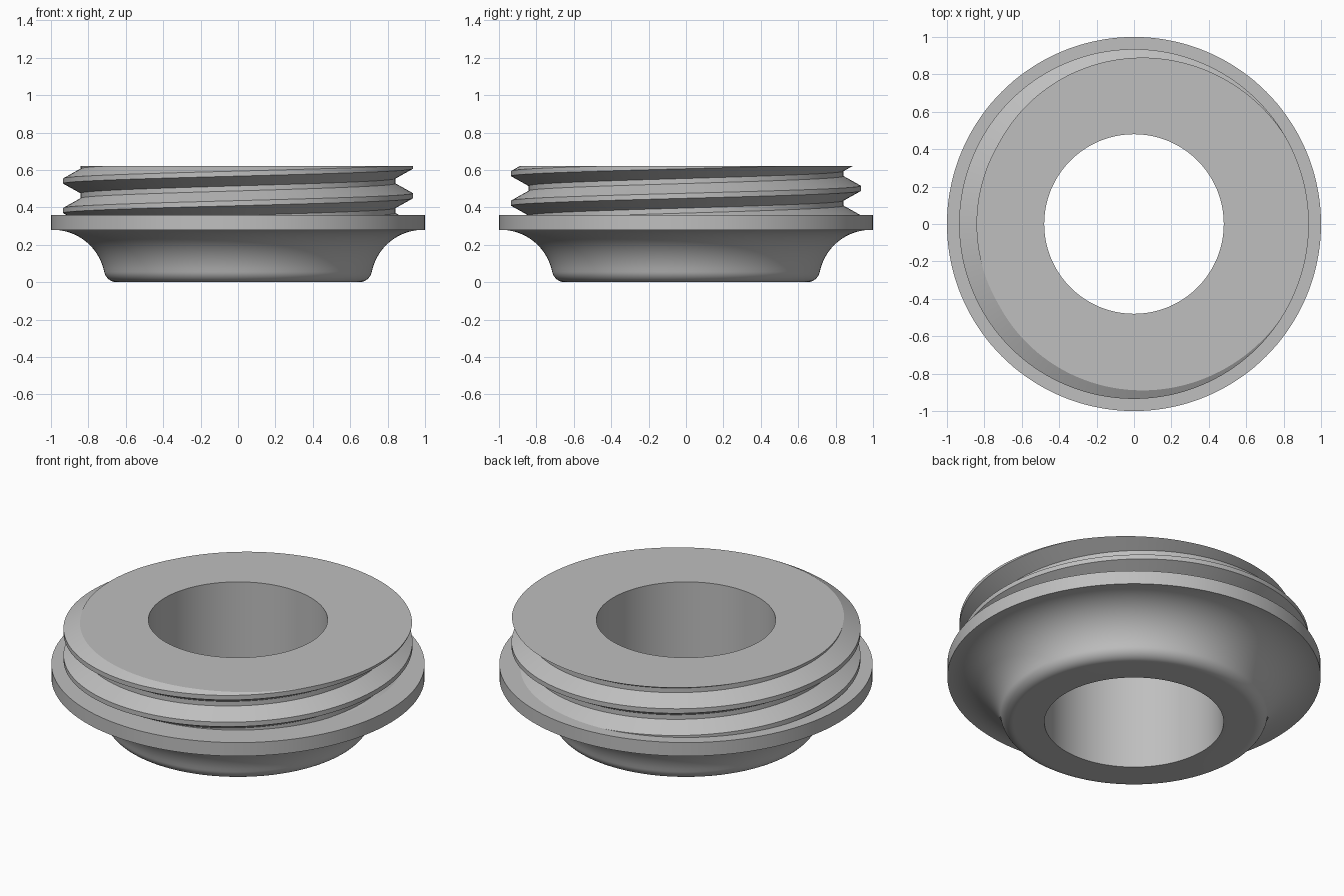
import bpy, bmesh, math

if "Cube" in bpy.data.objects:
    bpy.data.objects.remove(bpy.data.objects["Cube"])

SEG = 144                                  # columns around the axis
Z_FLANGE, Z_TOP, BORE = 0.36, 0.62, 0.48
PITCH, CREST_FLAT, FLANK = 0.158, 0.027, 0.052
R_CREST, R_ROOT = 0.935, 0.842
Z_START = 0.462                            # crest height at angle zero


def arc(cx, cz, r, a0, a1, n=12):
    """Points on a circular arc in the profile plane (degrees)."""
    return [(cx + r * math.cos(math.radians(a0 + (a1 - a0) * i / n)),
             cz + r * math.sin(math.radians(a0 + (a1 - a0) * i / n)))
            for i in range(n + 1)]


def thread_radius(angle, z):
    """Trapezoid screw thread radius at a given angle and height."""
    crest = Z_START + PITCH * angle / math.tau
    d = abs((z - crest + PITCH / 2) % PITCH - PITCH / 2)
    t = min(max((d - CREST_FLAT / 2) / FLANK, 0), 1)
    return R_CREST + (R_ROOT - R_CREST) * t


def thread_column(angle):
    """Thread corners at one angle, trimmed by the flange and the top face."""
    crest = Z_START + PITCH * angle / math.tau
    h = CREST_FLAT / 2
    pts = []
    for k in range(-4, 3):
        for off in (-h, h, h + FLANK, PITCH - h - FLANK):
            z = min(max(crest + k * PITCH + off, Z_FLANGE), Z_TOP)
            pts.append((thread_radius(angle, z), z))
    return pts


# Lower body profile: bore, flat bottom, rounded foot, concave flare, flange
R_FLARE, R_FOOT, FLARE_X = 0.28, 0.07, 0.99
foot_x = FLARE_X - math.sqrt((R_FLARE + R_FOOT) ** 2 - R_FOOT ** 2)
tilt = math.degrees(math.asin(R_FOOT / (R_FLARE + R_FOOT)))
body = [(BORE, Z_TOP), (BORE, 0)]
body += arc(foot_x, R_FOOT, R_FOOT, -90, -tilt)
body += arc(FLARE_X, 0, R_FLARE, 180 - tilt, 90, 20)[1:]
body += [(1, 0.28), (1, Z_FLANGE)]

# Sweep the profile round the axis, the thread rising as it turns
bm = bmesh.new()
columns = []
for i in range(SEG + 1):
    a = math.tau * i / SEG
    columns.append([bm.verts.new((r * math.cos(a), r * math.sin(a), z))
                    for r, z in body + thread_column(a)])
for left, right in zip(columns, columns[1:]):
    n = len(left)
    for j in range(n):
        k = (j + 1) % n
        bm.faces.new((left[j], right[j], right[k], left[k]))
bmesh.ops.remove_doubles(bm, verts=bm.verts, dist=1e-5)
bmesh.ops.dissolve_degenerate(bm, edges=bm.edges, dist=1e-5)
bmesh.ops.recalc_face_normals(bm, faces=bm.faces)

mesh = bpy.data.meshes.new("threaded_plug")
bm.to_mesh(mesh)
bm.free()
plug = bpy.data.objects.new("threaded_plug", mesh)
bpy.context.collection.objects.link(plug)

grey = bpy.data.materials.new("light grey")
grey.diffuse_color = (0.52, 0.52, 0.52, 1)
grey.use_nodes = True
grey.node_tree.nodes["Principled BSDF"].inputs["Base Color"].default_value = grey.diffuse_color
mesh.materials.append(grey)

bpy.context.view_layer.objects.active = plug
plug.select_set(True)
bpy.ops.object.shade_smooth_by_angle(angle=math.radians(20))
